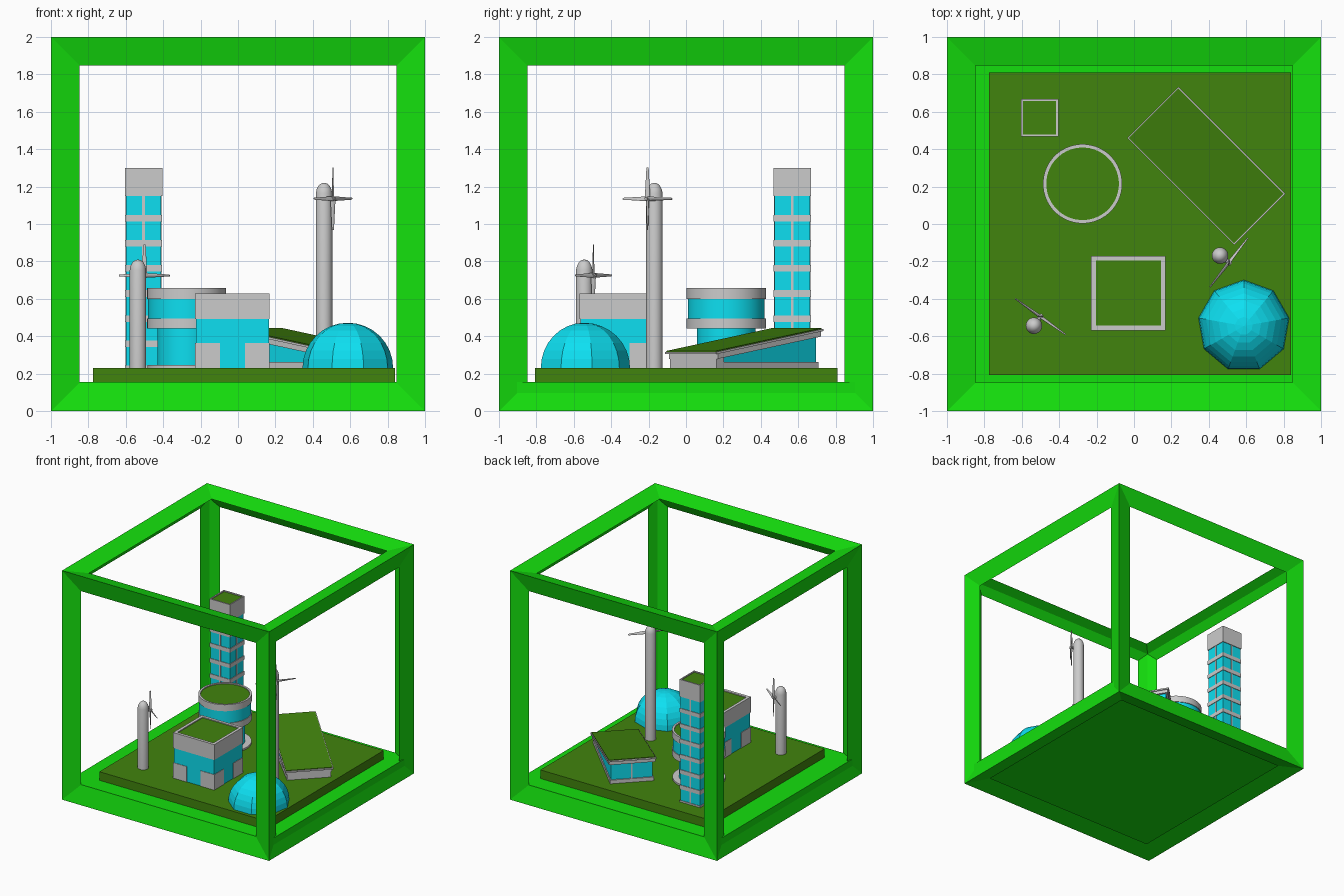
import bpy, bmesh
from math import pi, sin, cos, atan2, sqrt, radians
from mathutils import Matrix, Vector

if "Cube" in bpy.data.objects:
    bpy.data.objects.remove(bpy.data.objects["Cube"])


def material(name, rgb):
    m = bpy.data.materials.new(name)
    m.diffuse_color = (*rgb, 1)
    m.use_nodes = True
    m.node_tree.nodes["Principled BSDF"].inputs["Base Color"].default_value = m.diffuse_color
    return m


GREEN = material("bright_green", (0.007, 0.74, 0.004))
GRASS = material("grass_green", (0.053, 0.23, 0.004))
GLASS = material("cyan_glass", (0.004, 0.74, 0.88))


def finish(name, bm, mat=None, smooth=False):
    bmesh.ops.recalc_face_normals(bm, faces=bm.faces[:])
    me = bpy.data.meshes.new(name)
    bm.to_mesh(me)
    bm.free()
    ob = bpy.data.objects.new(name, me)
    bpy.context.collection.objects.link(ob)
    if mat:
        me.materials.append(mat)
    if smooth:
        bpy.ops.object.select_all(action='DESELECT')
        ob.select_set(True)
        bpy.context.view_layer.objects.active = ob
        bpy.ops.object.shade_smooth_by_angle(angle=radians(30))
    return ob


def add_box(bm, x0, x1, y0, y1, z0, z1):
    m = Matrix.Translation(((x0 + x1) / 2, (y0 + y1) / 2, (z0 + z1) / 2))
    m = m @ Matrix.Diagonal((x1 - x0, y1 - y0, z1 - z0, 1))
    bmesh.ops.create_cube(bm, size=1, matrix=m)


def box(name, *dims, mat=None):
    bm = bmesh.new()
    add_box(bm, *dims)
    return finish(name, bm, mat)


def lathe(name, profile, n, centre, mat=None, start=0.0, smooth=True):
    """Turn a closed or axis-to-axis (r, z) profile round a vertical axis."""
    bm = bmesh.new()
    rings = []
    for r, z in profile:
        count = 1 if r < 1e-6 else n
        rings.append([bm.verts.new((centre[0] + r * cos(start + 2 * pi * i / n),
                                    centre[1] + r * sin(start + 2 * pi * i / n), z))
                      for i in range(count)])
    for a, b in zip(rings, rings[1:] + rings[:1]):
        for i in range(n):
            j = (i + 1) % n
            quad = [a[i % len(a)], a[j % len(a)], b[j % len(b)], b[i % len(b)]]
            quad = list(dict.fromkeys(quad))
            if len(quad) > 2:
                bm.faces.new(quad)
    return finish(name, bm, mat, smooth)


def drum(name, r, z0, z1, n, c, mat=None):
    return lathe(name, [(0, z0), (r, z0), (r, z1), (0, z1)], n, c, mat, pi / n)


def parapet(name, r, wall, z0, z1, n, c, drop=0.008):
    """Grey roof rim with a sunken green roof."""
    lathe(name + "_rim", [(r, z0), (r, z1), (r - wall, z1), (r - wall, z0)], n, c, None, pi / n)
    drum(name + "_green", r - wall, z0, z1 - drop, n, c, GRASS)


# Cube frame: every edge is a bar with a kite-shaped section
bm = bmesh.new()
C = Vector((0, 0, 1))
for k in range(3):
    a, b = (k + 1) % 3, (k + 2) % 3
    for s in (-1, 1):
        loops = []
        for face_d, in_d in ((1, 1), (0.96, 0.847), (0.92, 0.92)):
            loop = []
            for p, q in ((-1, -1), (1, -1), (1, 1), (-1, 1)):
                v = Vector((0, 0, 0))
                v[k], v[a], v[b] = s * face_d, p * in_d, q * in_d
                loop.append(bm.verts.new(v + C))
            loops.append(loop)
        for lo, hi in zip(loops, loops[1:]):
            for i in range(4):
                j = (i + 1) % 4
                bm.faces.new((lo[i], lo[j], hi[j], hi[i]))
bmesh.ops.remove_doubles(bm, verts=bm.verts[:], dist=1e-4)
finish("cube_frame", bm, GREEN)

# Floor panel and ground slab
box("floor_panel", -0.975, 0.975, -0.955, 0.961, 0.052, 0.155, mat=GREEN)
box("ground_slab", -0.776, 0.84, -0.806, 0.81, 0.15, 0.23, mat=GRASS)

# Tall tower: glass core, floor bands, mullions, parapet
tc = (-0.505, 0.568)
R2 = sqrt(2)
drum("tower_glass", 0.094 * R2, 0.23, 1.16, 4, tc, GLASS)
bm = bmesh.new()
for k in range(1, 8):
    z = 1.147 - 0.134 * k
    add_box(bm, tc[0] - 0.099, tc[0] + 0.099, tc[1] - 0.099, tc[1] + 0.099, z, z + 0.035)
for hx, hy in ((0.007, 0.097), (0.097, 0.007)):
    add_box(bm, tc[0] - hx, tc[0] + hx, tc[1] - hy, tc[1] + hy, 0.23, 1.15)
finish("tower_bands", bm)
parapet("tower_roof", 0.1 * R2, 0.011 * R2, 1.15, 1.30, 4, tc)

# Round building
rc = (-0.275, 0.215)
drum("round_base", 0.21, 0.23, 0.245, 48, rc)
drum("round_lower_glass", 0.157, 0.23, 0.45, 48, rc, GLASS)
drum("round_floor_band", 0.212, 0.44, 0.495, 48, rc)
drum("round_upper_glass", 0.206, 0.49, 0.61, 48, rc, GLASS)
parapet("round_roof", 0.212, 0.018, 0.60, 0.657, 48, rc)

# Square building with corner blocks
sc = (-0.03, -0.37)
drum("square_glass", 0.195 * R2, 0.23, 0.50, 4, sc, GLASS)
bm = bmesh.new()
for sx in (-1, 1):
    for sy in (-1, 1):
        xs = sorted((sc[0] + sx * 0.067, sc[0] + sx * 0.199))
        ys = sorted((sc[1] + sy * 0.067, sc[1] + sy * 0.199))
        add_box(bm, *xs, *ys, 0.23, 0.365)
finish("square_corner_blocks", bm)
parapet("square_roof", 0.199 * R2, 0.025 * R2, 0.493, 0.628, 4, sc)

# Nine-sided dome
prof = [(0, 0.23)] + [(0.246 * cos(i * pi / 16), 0.23 + 0.242 * sin(i * pi / 16)) for i in range(8)]
lathe("dome", prof + [(0, 0.472)], 9, (0.587, -0.545), GLASS, pi / 2, smooth=False)


# Hall with sloping roof, built in local axes and turned 45 degrees
def hall(name, profile, half, mat=None):
    bm = bmesh.new()
    f = bm.faces.new([bm.verts.new((u, -half, z)) for u, z in profile])
    ext = bmesh.ops.extrude_face_region(bm, geom=[f])["geom"]
    bmesh.ops.translate(bm, vec=(0, 2 * half, 0),
                        verts=[g for g in ext if isinstance(g, bmesh.types.BMVert)])
    ob = finish(name, bm, mat)
    ob.location = (0.385, 0.312, 0)
    ob.rotation_euler.z = -pi / 4


def roof_z(u):
    return 0.378 - 0.153 * u


def slope(u0, u1, top, bottom):
    return [(u0, roof_z(u0) + bottom), (u1, roof_z(u1) + bottom),
            (u1, roof_z(u1) + top), (u0, roof_z(u0) + top)]


hall("hall_roof", slope(-0.403, 0.407, 0, -0.012), 0.194)
hall("hall_fascia", slope(-0.392, 0.385, -0.005, -0.04), 0.186)
hall("hall_roof_green", slope(-0.396, 0.4, 0.005, -0.008), 0.187, GRASS)
hall("hall_base", [(-0.385, 0.23), (0.387, 0.23), (0.387, 0.262), (-0.385, 0.262)], 0.176)
hall("hall_glass", [(-0.375, 0.23), (0.35, 0.23), (0.35, roof_z(0.35) - 0.02),
                    (-0.375, roof_z(-0.375) - 0.02)], 0.168, GLASS)
hall("hall_low_wall", [(0.33, 0.23), (0.387, 0.23), (0.387, roof_z(0.387) - 0.01),
                       (0.33, roof_z(0.33) - 0.01)], 0.176)
hall("hall_mullion", [(-0.38, 0.23), (-0.36, 0.23), (-0.36, 0.41), (-0.38, 0.41)], 0.006)


# Wind turbines: domed pole, shaft, four tapered blades
def turbine(name, x, y, top, axis):
    r = 0.044
    cap = [(r, top - 0.056), (0.039, top - 0.034), (0.029, top - 0.014), (0.015, top - 0.003)]
    lathe(name + "_pole", [(0, 0.23), (r, 0.23)] + cap + [(0, top)], 24, (x, y))
    bm = bmesh.new()
    turn = Matrix.Rotation(pi / 2, 4, 'Y')
    bmesh.ops.create_cone(bm, cap_ends=True, segments=12, radius1=0.016, radius2=0.009,
                          depth=0.075, matrix=Matrix.Translation((0.0375, 0, 0)) @ turn)
    for i in range(4):
        m = (Matrix.Translation((0.06, 0, 0)) @ Matrix.Rotation(i * pi / 2, 4, 'X')
             @ Matrix.Translation((0, 0, 0.083)) @ Matrix.Rotation(radians(30), 4, 'Z')
             @ Matrix.Diagonal((0.4, 1, 1, 1)))
        bmesh.ops.create_cone(bm, cap_ends=True, segments=8, radius1=0.015, radius2=0.006,
                              depth=0.166, matrix=m)
    ob = finish(name + "_rotor", bm)
    ob.location = (x, y, top - 0.085)
    ob.rotation_euler.z = atan2(axis[1], axis[0])


turbine("tall_turbine", 0.46, -0.169, 1.22, (0.79, -0.61))
turbine("short_turbine", -0.535, -0.544, 0.81, (0.58, 0.81))
